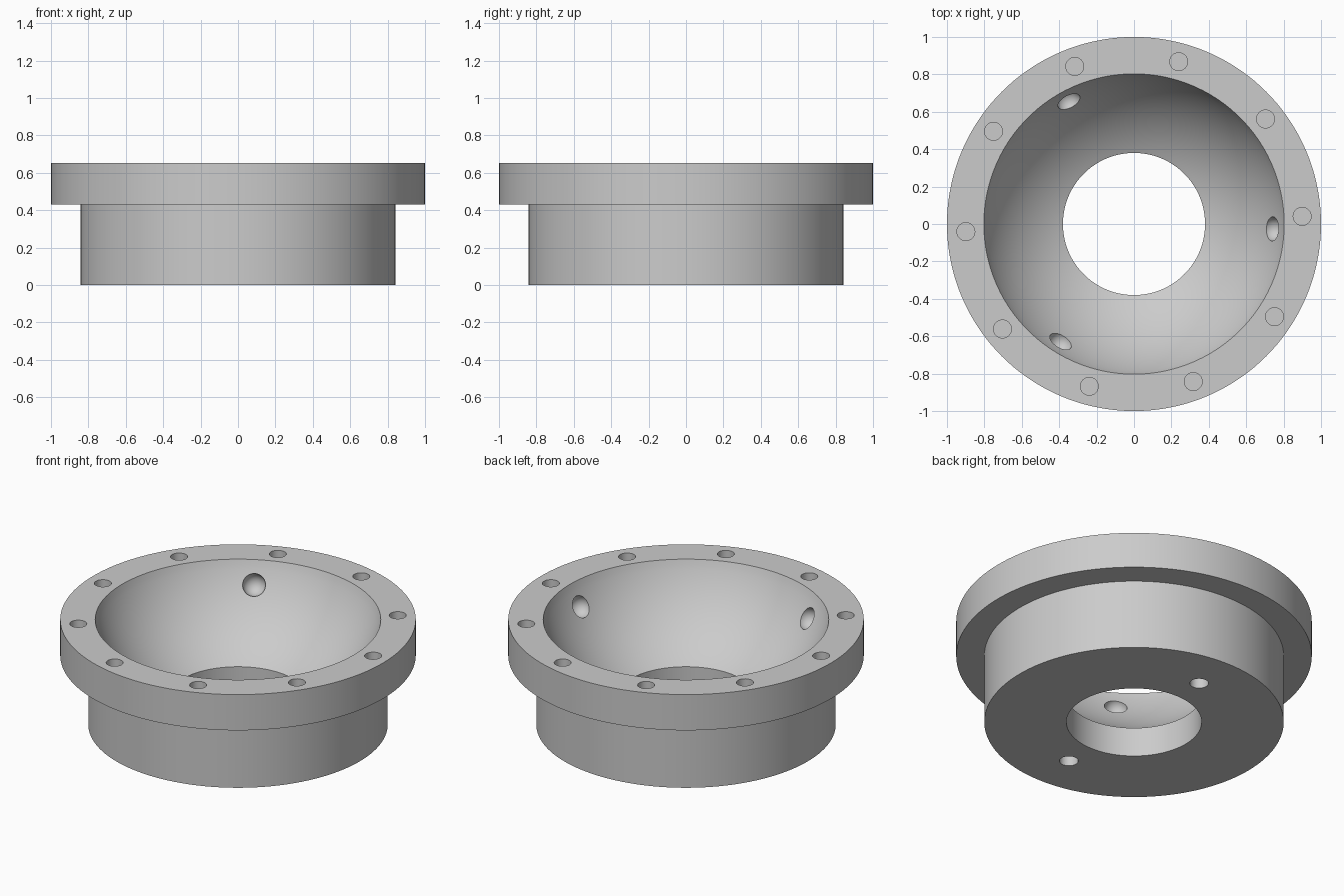
import bpy, bmesh
from math import sin, cos, pi, radians, asin
from mathutils import Matrix, Vector

cube = bpy.data.objects.get("Cube")
if cube:
    bpy.data.objects.remove(cube, do_unlink=True)

SEGMENTS = 144
HEIGHT, FLANGE_Z = 0.652, 0.43
BODY_R, BORE_R, BOWL_RIM_R = 0.842, 0.38, 0.803
BOWL_R, BOWL_Z = 0.858, 0.951          # spherical seat radius and centre height

grey = bpy.data.materials.new("plain grey")
grey.use_nodes = True
colour = (0.6, 0.6, 0.6, 1)
grey.diffuse_color = colour
grey.node_tree.nodes["Principled BSDF"].inputs["Base Color"].default_value = colour


def make_object(name, bm):
    bmesh.ops.recalc_face_normals(bm, faces=bm.faces)
    mesh = bpy.data.meshes.new(name)
    bm.to_mesh(mesh)
    bm.free()
    mesh.materials.append(grey)
    obj = bpy.data.objects.new(name, mesh)
    bpy.context.collection.objects.link(obj)
    return obj


def polar(radius, angle, z):
    return Vector((radius * cos(angle), radius * sin(angle), z))


# Housing: closed ring profile with a spherical seat, turned about z
start, end = asin(BORE_R / BOWL_R), asin(BOWL_RIM_R / BOWL_R)
seat = []
for i in range(25):
    a = start + (end - start) * i / 24
    seat.append((BOWL_R * sin(a), BOWL_Z - BOWL_R * cos(a)))
seat[-1] = (BOWL_RIM_R, HEIGHT)
profile = [(BORE_R, 0)] + seat + [(1, HEIGHT), (1, FLANGE_Z), (BODY_R, FLANGE_Z), (BODY_R, 0)]

bm = bmesh.new()
rings = [[bm.verts.new(polar(r, 2 * pi * s / SEGMENTS, z)) for s in range(SEGMENTS)]
         for r, z in profile]
for k, ring in enumerate(rings):
    following = rings[(k + 1) % len(rings)]
    for s in range(SEGMENTS):
        t = (s + 1) % SEGMENTS
        bm.faces.new((ring[s], ring[t], following[t], following[s]))
housing = make_object("bearing_housing", bm)

# Cutter for all drilled holes and ball pockets
bm = bmesh.new()


def drill(radius, angle, z_low, z_high, hole_r):
    centre = polar(radius, angle, (z_low + z_high) / 2)
    bmesh.ops.create_cone(bm, cap_ends=True, segments=32, radius1=hole_r, radius2=hole_r,
                          depth=z_high - z_low, matrix=Matrix.Translation(centre))


# Blind bolt holes in the flange
for i in range(10):
    drill(0.9, radians(2.6 + 36 * i), HEIGHT - 0.16, HEIGHT + 0.05, 0.048)
# Blind mounting holes in the base
for angle in (pi / 2, -pi / 2):
    drill(0.57, angle, -0.05, 0.18, 0.053)
# Three ball pockets, thirty degrees below the seat's equator
for i in range(3):
    place = polar(BOWL_R * cos(pi / 6), radians(-2 + 120 * i), BOWL_Z - BOWL_R / 2)
    bmesh.ops.create_uvsphere(bm, u_segments=32, v_segments=20, radius=0.065,
                              matrix=Matrix.Translation(place))
cutter = make_object("hole_cutter", bm)
cutter.hide_render = True
cutter.hide_set(True)

cut = housing.modifiers.new("Holes", 'BOOLEAN')
cut.operation = 'DIFFERENCE'
cut.solver = 'EXACT'
cut.object = cutter

# Apply the cut, then shade smooth with sharp rims
bpy.context.view_layer.objects.active = housing
housing.select_set(True)
bpy.ops.object.modifier_apply(modifier=cut.name)
bpy.data.objects.remove(cutter, do_unlink=True)
bpy.ops.object.shade_smooth_by_angle(angle=radians(25))
